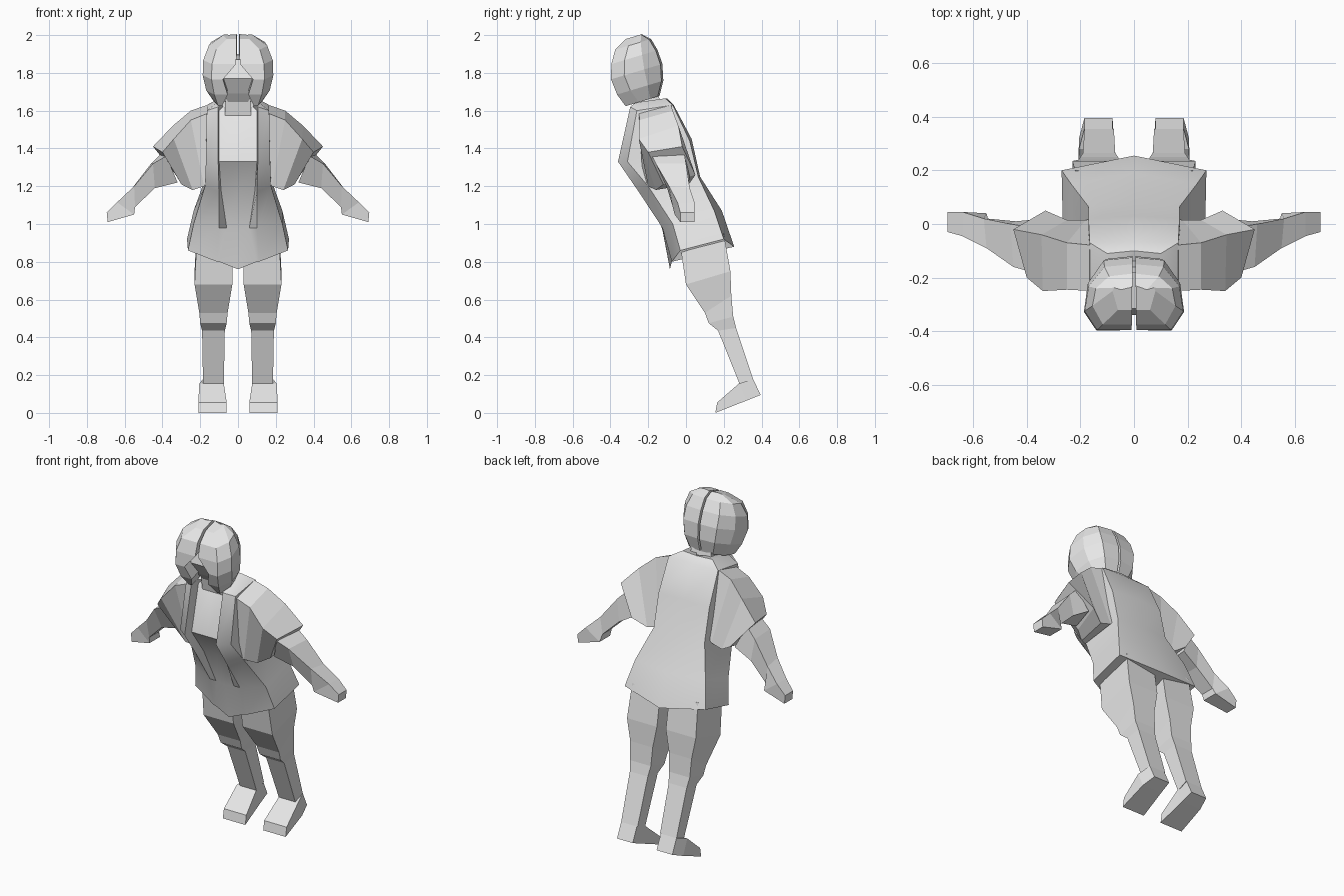
import bpy, bmesh, math

cube = bpy.data.objects.get("Cube")
if cube:
    bpy.data.objects.remove(cube, do_unlink=True)

grey = bpy.data.materials.new("plain grey")
grey.use_nodes = True
grey.diffuse_color = (0.8, 0.8, 0.8, 1)
grey.node_tree.nodes["Principled BSDF"].inputs["Base Color"].default_value = (0.8, 0.8, 0.8, 1)


def loft(name, rings, mirror=False, smooth=None):
    """Skin a stack of equal-length closed rings and cap both ends."""
    bm = bmesh.new()
    rows = [[bm.verts.new(p) for p in ring] for ring in rings]
    n = len(rows[0])
    for a, b in zip(rows, rows[1:]):
        for i in range(n):
            j = (i + 1) % n
            bm.faces.new((a[i], a[j], b[j], b[i]))
    bm.faces.new(rows[0][::-1])
    bm.faces.new(rows[-1])
    bmesh.ops.recalc_face_normals(bm, faces=bm.faces)
    mesh = bpy.data.meshes.new(name)
    bm.to_mesh(mesh)
    bm.free()
    mesh.materials.append(grey)
    ob = bpy.data.objects.new(name, mesh)
    bpy.context.collection.objects.link(ob)
    if mirror:
        ob.modifiers.new("Mirror", 'MIRROR')
    if smooth:
        bpy.ops.object.select_all(action='DESELECT')
        ob.select_set(True)
        bpy.context.view_layer.objects.active = ob
        bpy.ops.object.shade_smooth_by_angle(angle=math.radians(smooth))
    return ob


def symmetric(half):
    """Complete a half ring whose first and last points lie on x = 0."""
    return half + [(-x, y, z) for x, y, z in half[-2:0:-1]]


def box_ring(x0, x1, front, back):
    """Four-sided ring from inner/outer x and front/back (y, z)."""
    return [(x0, *front), (x1, *front), (x1, *back), (x0, *back)]


# Coat: front centre, shirt edge, lapel edge, front side, back side, back centre
coat = [
    [(0, -.085, .76), (.10, -.075, .80), (.11, -.075, .80), (.265, -.03, .86), (.27, .20, .92), (0, .255, .88)],
    [(0, -.125, .97), (.06, -.125, .98), (.10, -.125, .98), (.235, -.07, 1.0), (.235, .15, 1.07), (0, .19, 1.07)],
    [(0, -.19, 1.18), (.09, -.20, 1.18), (.10, -.25, 1.17), (.175, -.20, 1.2), (.17, .065, 1.25), (0, .075, 1.25)],
    [(0, -.30, 1.33), (.10, -.30, 1.33), (.105, -.36, 1.33), (.17, -.31, 1.33), (.17, .02, 1.44), (0, .03, 1.45)],
    [(0, -.235, 1.60), (.10, -.235, 1.60), (.105, -.295, 1.62), (.165, -.26, 1.60), (.165, -.07, 1.63), (0, -.065, 1.63)],
    [(0, -.22, 1.61), (.08, -.22, 1.62), (.085, -.27, 1.64), (.11, -.25, 1.645), (.10, -.11, 1.665), (0, -.10, 1.665)],
]
loft("coat", [symmetric(r) for r in coat], smooth=40)

# Sleeves, forearms and hands: top front, top back, bottom back, bottom front
arm = [
    [(.15, -.25, 1.59), (.15, -.08, 1.635), (.15, .02, 1.27), (.15, -.23, 1.24)],
    [(.25, -.245, 1.55), (.25, -.07, 1.60), (.18, .015, 1.23), (.18, -.20, 1.20)],
    [(.34, -.25, 1.45), (.345, -.04, 1.52), (.25, .015, 1.21), (.24, -.16, 1.18)],
    [(.40, -.20, 1.38), (.45, -.02, 1.41), (.33, .05, 1.26), (.30, -.12, 1.21)],
]
loft("sleeves", arm, mirror=True)
forearm = [
    [(.38, -.18, 1.36), (.40, -.01, 1.38), (.34, .02, 1.25), (.32, -.11, 1.22)],
    [(.45, -.16, 1.32), (.46, .0, 1.32), (.44, .01, 1.19), (.44, -.10, 1.19)],
    [(.55, -.09, 1.20), (.56, .02, 1.19), (.545, .02, 1.09), (.545, -.07, 1.09)],
    [(.64, -.045, 1.115), (.64, .045, 1.115), (.55, .04, 1.05), (.55, -.06, 1.05)],
    [(.695, -.03, 1.06), (.695, .045, 1.06), (.69, .045, 1.01), (.69, -.03, 1.01)],
]
loft("forearms", forearm, mirror=True)

# Legs, hips to ankles
legs = [
    (.03, .22, (-.03, .88), (.20, .95)),
    (.03, .23, (.0, .68), (.235, .75)),
    (.055, .205, (.10, .53), (.24, .62)),
    (.06, .20, (.12, .475), (.25, .51)),
    (.07, .19, (.17, .435), (.265, .45)),
    (.075, .185, (.285, .15), (.355, .18)),
]
loft("legs", [box_ring(*r) for r in legs], mirror=True)

# Feet, ankles to toes
feet = [
    (.07, .215, (.355, .18), (.395, .095)),
    (.075, .205, (.28, .155), (.32, .065)),
    (.06, .21, (.165, .055), (.155, .0)),
]
feet[0] = (.08, .185, (.355, .18), (.395, .095))
loft("feet", [box_ring(*r) for r in feet], mirror=True)

# Neck
loft("neck", [box_ring(-.07, .07, (-.24, 1.57), (-.12, 1.58)),
              box_ring(-.065, .065, (-.27, 1.72), (-.16, 1.74))])

# Face, set back inside the hair
face = [
    (.05, -.25, 1.64), (.075, -.29, 1.69), (.09, -.34, 1.77), (.09, -.315, 1.87),
]
loft("face", [box_ring(-w, w, (y, z), (-.18, z + .03)) for w, y, z in face])


# Hair: two halves with a thin parting, open around the face
def hair_ring(z, width, front, back, opening):
    gap, inside = .006, -.22
    pts = [(opening, front), (max(width * .75, opening + .02), front), (width, front + .07),
           (width * .92, (front + back) / 2 + .04), (width * .6, back - .01), (gap, back),
           (gap, inside - .01), (opening, inside - .02)]
    return [(x, y, z + .3 * (y + .25)) for x, y in pts]


hair = [
    (1.645, .125, -.32, -.14, .085),
    (1.72, .168, -.365, -.12, .055),
    (1.81, .187, -.397, -.125, .08),
    (1.89, .184, -.395, -.15, .01),
    (1.96, .155, -.375, -.185, .008),
    (2.0, .08, -.32, -.235, .007),
]
loft("hair", [hair_ring(*r) for r in hair], mirror=True)
